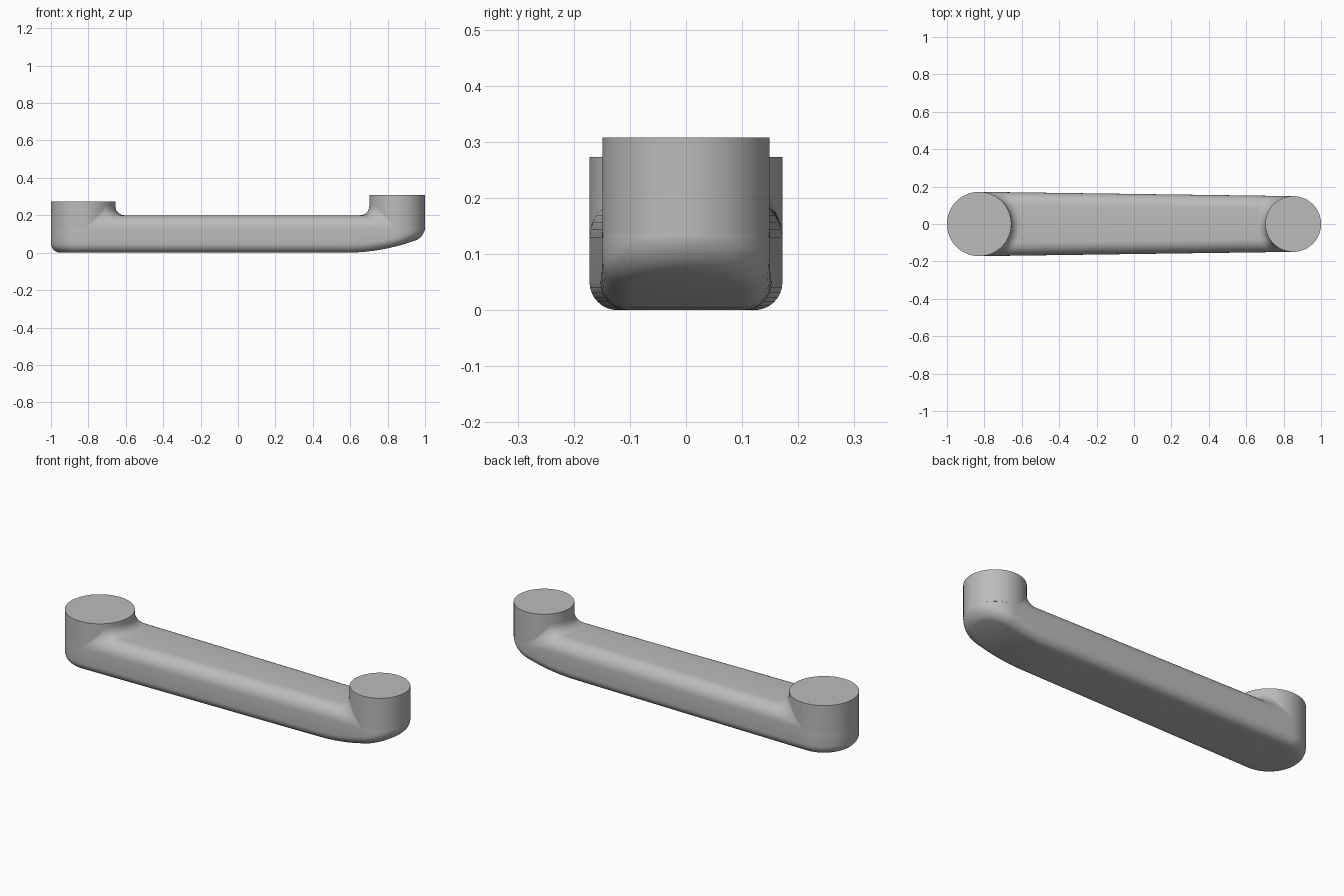
import bpy, math

cube = bpy.data.objects.get("Cube")
if cube:
    bpy.data.objects.remove(cube)

# Main dimensions: each hub is (centre x, radius, base z, top z)
BIG = (-0.828, 0.172, 0.12, 0.273)
SMALL = (0.851, 0.149, 0.135, 0.308)
DECK, TOP_ROUND, LOW_ROUND, FILLET = 0.2, 0.07, 0.05, 0.05

grey = bpy.data.materials.new("satin grey")
grey.use_nodes = True
colour = (0.5, 0.5, 0.5, 1)
grey.diffuse_color = colour
grey.node_tree.nodes["Principled BSDF"].inputs["Base Color"].default_value = colour


def make(name, verts, faces, angle=35):
    mesh = bpy.data.meshes.new(name)
    mesh.from_pydata(verts, [], faces)
    mesh.materials.append(grey)
    obj = bpy.data.objects.new(name, mesh)
    bpy.context.collection.objects.link(obj)
    bpy.ops.object.select_all(action="DESELECT")
    obj.select_set(True)
    bpy.context.view_layer.objects.active = obj
    bpy.ops.object.mode_set(mode="EDIT")
    bpy.ops.mesh.select_all(action="SELECT")
    bpy.ops.mesh.remove_doubles(threshold=0.00001)
    bpy.ops.mesh.normals_make_consistent(inside=False)
    bpy.ops.object.mode_set(mode="OBJECT")
    bpy.ops.object.shade_smooth_by_angle(angle=math.radians(angle))
    return obj


def outline(inset, arc=24, straight=28):
    """Tapered capsule as mirrored point pairs, running from +x to -x and back."""
    half = []
    for i in range(arc + 1):
        a = math.pi / 2 * i / arc
        r = SMALL[1] - inset
        half.append((SMALL[0] + r * math.cos(a), r * math.sin(a)))
    for i in range(1, straight):
        t = i / straight
        half.append((SMALL[0] + t * (BIG[0] - SMALL[0]),
                     SMALL[1] + t * (BIG[1] - SMALL[1]) - inset))
    for i in range(arc + 1):
        a = math.pi / 2 * (1 + i / arc)
        r = BIG[1] - inset
        half.append((BIG[0] + r * math.cos(a), r * math.sin(a)))
    return half + [(x, -y) for x, y in half[-2:0:-1]]


def underside(x):
    """The belly is flat, then sweeps up beneath the small hub."""
    return 0.085 * max(0, (x - 0.58) / 0.42) ** 2


# Arm body: rounded belly, straight wall and rounded deck
rings = []
steps = 8
for i in range(steps + 1):
    a = math.pi / 2 * i / steps
    inset = LOW_ROUND * (1 - math.sin(a))
    rise = LOW_ROUND * (1 - math.cos(a))
    rings.append([(x, y, underside(x) + rise) for x, y in outline(inset)])
for i in range(steps + 1):
    a = math.pi / 2 * i / steps
    inset = TOP_ROUND * (1 - math.cos(a))
    z = DECK - TOP_ROUND + TOP_ROUND * math.sin(a)
    rings.append([(x, y, max(z, underside(x) + LOW_ROUND)) for x, y in outline(inset)])
n = len(rings[0])
faces = [(k * n + i, k * n + (i + 1) % n, (k + 1) * n + (i + 1) % n, (k + 1) * n + i)
         for k in range(len(rings) - 1) for i in range(n)]
for base in (0, (len(rings) - 1) * n):
    for i in range(n // 2):
        quad = [base + i, base + i + 1, base + (n - i - 1) % n, base + (n - i) % n]
        faces.append(list(dict.fromkeys(quad)))
make("arm_body", [v for ring in rings for v in ring], faces)


def hub(name, cx, r, low, top, sides=96):
    """Upright cylinder with a crisp flat top."""
    verts = [(cx + r * math.cos(math.tau * i / sides), r * math.sin(math.tau * i / sides), z)
             for z in (low, top) for i in range(sides)]
    walls = [(i, (i + 1) % sides, sides + (i + 1) % sides, sides + i) for i in range(sides)]
    make(name, verts, walls + [list(range(sides, 2 * sides)), list(range(sides))])


def edge_distance(x, y):
    t = (x - BIG[0]) / (SMALL[0] - BIG[0])
    return max(0, BIG[1] + t * (SMALL[1] - BIG[1]) - abs(y))


def hub_fillet(name, cx, r, facing, around=64, across=10):
    """Concave blend from the deck into the hub, fading out at the arm sides."""
    verts = []
    for k in range(across + 1):
        for i in range(around + 1):
            a = math.pi * (i / around - 0.5)
            d = FILLET * (k / across) ** 1.5
            x = cx + facing * (r + d) * math.cos(a)
            y = (r + d) * math.sin(a)
            limit = edge_distance(x, 0)
            y = max(-limit, min(limit, y))
            gap = min(FILLET, max(0, math.hypot(x - cx, y) - r))
            e = min(TOP_ROUND, edge_distance(x, y))
            deck = DECK - TOP_ROUND + math.sqrt(TOP_ROUND ** 2 - (TOP_ROUND - e) ** 2)
            lift = FILLET - math.sqrt(FILLET ** 2 - (FILLET - gap) ** 2)
            verts.append((x, y, deck + lift * min(1, e / TOP_ROUND * 1.5)))
    w = around + 1
    quads = [(k * w + i, k * w + i + 1, (k + 1) * w + i + 1, (k + 1) * w + i)
             for k in range(across) for i in range(around)]
    patch = make(name, verts, quads, 60)
    # The open patch must face upward
    if sum(p.normal.z * p.area for p in patch.data.polygons) < 0:
        patch.data.flip_normals()


hub("large_hub", *BIG)
hub("small_hub", *SMALL)
hub_fillet("large_hub_fillet", BIG[0], BIG[1], 1)
hub_fillet("small_hub_fillet", SMALL[0], SMALL[1], -1)
